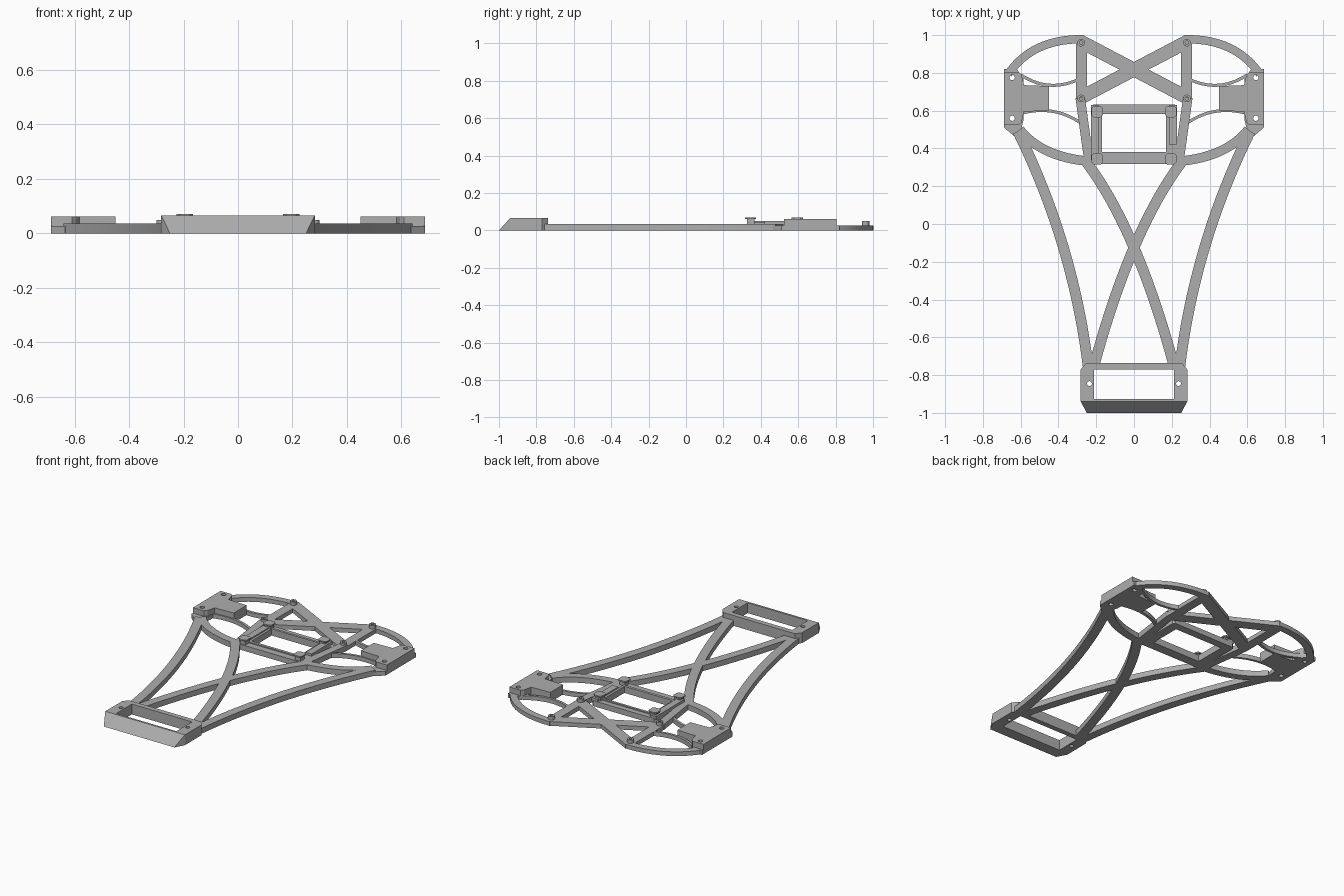
import bpy, math
from mathutils import Vector

if "Cube" in bpy.data.objects:
    bpy.data.objects.remove(bpy.data.objects["Cube"])

grey = bpy.data.materials.new("plain grey")
grey.diffuse_color = (0.42, 0.42, 0.42, 1)
grey.use_nodes = True
grey.node_tree.nodes["Principled BSDF"].inputs["Base Color"].default_value = grey.diffuse_color


def plate(name, loops, z0, z1):
    """Extrude closed outlines (the first is the rim, others are holes)."""
    cu = bpy.data.curves.new(name, 'CURVE')
    cu.dimensions, cu.fill_mode = '2D', 'BOTH'
    cu.extrude = (z1 - z0) / 2
    for loop in loops:
        sp = cu.splines.new('POLY')
        sp.points.add(len(loop) - 1)
        for p, (x, y) in zip(sp.points, loop):
            p.co = (x, y, 0, 1)
        sp.use_cyclic_u = True
    tmp = bpy.data.objects.new(name + "_outline", cu)
    bpy.context.collection.objects.link(tmp)
    bpy.context.view_layer.update()
    dg = bpy.context.evaluated_depsgraph_get()
    me = bpy.data.meshes.new_from_object(tmp.evaluated_get(dg))
    bpy.data.objects.remove(tmp)
    for v in me.vertices:
        v.co.z += (z0 + z1) / 2
    for p in me.polygons:
        p.use_smooth = False
    me.materials.clear()
    me.materials.append(grey)
    ob = bpy.data.objects.new(name, me)
    bpy.context.collection.objects.link(ob)
    return ob


def rect(x0, x1, y0, y1, c=0.0):
    if not c:
        return [(x0, y0), (x1, y0), (x1, y1), (x0, y1)]
    return [(x0 + c, y0), (x1 - c, y0), (x1, y0 + c), (x1, y1 - c),
            (x1 - c, y1), (x0 + c, y1), (x0, y1 - c), (x0, y0 + c)]


def circle(x, y, r, n=16):
    return [(x + r * math.cos(2 * math.pi * i / n),
             y + r * math.sin(2 * math.pi * i / n)) for i in range(n)]


def flip(loop, s):
    return [(x * s, y) for x, y in loop]


def ribbon(pts, w, n=20):
    """Outline of a constant-width strip; three points give a curve through them."""
    p = [Vector(q) for q in pts]
    if len(p) == 3:
        a, m, b = p
        c = 2 * m - (a + b) / 2
        ts = [i / n for i in range(n + 1)]
        p = [a * (1 - t) ** 2 + c * 2 * t * (1 - t) + b * t * t for t in ts]
    left, right = [], []
    for i, q in enumerate(p):
        d = (p[min(i + 1, len(p) - 1)] - p[max(i - 1, 0)]).normalized()
        nrm = Vector((-d.y, d.x)) * w / 2
        left.append(tuple(q + nrm))
        right.append(tuple(q - nrm))
    return left + right[::-1]


LOW, MID, PAD = 0.027, 0.035, 0.062

# front block with window, screw holes and a sloped nose
rim = [(-0.25, -1), (0.25, -1), (0.282, -0.94), (0.282, -0.77), (0.255, -0.737),
       (-0.255, -0.737), (-0.282, -0.77), (-0.282, -0.94)]
block = plate("front_block", [rim, rect(-0.213, 0.213, -0.927, -0.77),
                              circle(-0.236, -0.845, 0.013), circle(0.236, -0.845, 0.013)], 0, 0.066)
for v in block.data.vertices:
    if v.co.y < -0.95 and v.co.z > 0.03:
        v.co.x, v.co.y = math.copysign(0.282, v.co.x), -0.94

# struts: name, centre line (left side), width, height
struts = [
    ("outer_arm", [(-0.615, 0.49), (-0.375, -0.12), (-0.243, -0.755)], 0.056, MID),
    ("cross_arm", [(-0.25, 0.325), (0, -0.125), (0.213, -0.755)], 0.056, MID),
    ("lower_wing", [(-0.605, 0.5), (-0.455, 0.385), (-0.235, 0.332)], 0.05, MID),
    ("lower_thin_rib", [(-0.6, 0.585), (-0.43, 0.596), (-0.275, 0.53)], 0.016, LOW),
    ("upper_thin_rib", [(-0.6, 0.79), (-0.45, 0.735), (-0.295, 0.765)], 0.016, LOW),
    ("upper_wing", [(-0.665, 0.795), (-0.5, 0.935), (-0.265, 0.978)], 0.044, LOW),
    ("upright", [(-0.278, 0.975), (-0.278, 0.66)], 0.06, LOW),
    ("neck", [(-0.285, 0.67), (-0.238, 0.33)], 0.05, MID),
    ("diagonal", [(-0.29, 0.97), (0.29, 0.665)], 0.072, LOW),
]
for s, side in ((1, "left"), (-1, "right")):
    for name, pts, w, h in struts:
        plate(f"{side}_{name}", [flip(ribbon(pts, w), s)], 0, h)

    # side mounting pad: base foot, raised pad and inner tongue
    holes = [flip(circle(-0.645, y, 0.014), s) for y in (0.775, 0.56)]
    foot = [(-0.687, 0.82), (-0.687, 0.51), (-0.635, 0.465), (-0.6, 0.49), (-0.585, 0.55),
            (-0.585, 0.77), (-0.62, 0.82)]
    plate(f"{side}_pad_foot", [flip(foot, s)] + holes, 0, LOW)
    pad = [(-0.687, 0.805), (-0.687, 0.525), (-0.61, 0.525), (-0.595, 0.54), (-0.582, 0.595),
           (-0.45, 0.6), (-0.45, 0.73), (-0.582, 0.735), (-0.595, 0.79), (-0.61, 0.805)]
    plate(f"{side}_pad", [flip(pad, s)] + holes, 0, PAD)

    # standoffs with screw holes
    for end, y in (("rear", 0.96), ("front", 0.665)):
        plate(f"{side}_{end}_standoff",
              [circle(s * -0.28, y, 0.02), circle(s * -0.28, y, 0.009)], 0.02, 0.049)

    # clips that hold the tray contents
    x = s * -0.195
    for end, y in (("rear", 0.595), ("front", 0.345)):
        plate(f"{side}_{end}_clip_post", [rect(x - 0.02, x + 0.02, y - 0.02, y + 0.02)], 0.03, 0.062)
        plate(f"{side}_{end}_clip_head",
              [rect(x - 0.03, x + 0.03, y - 0.03, y + 0.03, 0.012)], 0.062, 0.07)

# central tray: base frame and raised rails
window = rect(-0.17, 0.17, 0.38, 0.582)
plate("tray_base", [rect(-0.228, 0.228, 0.318, 0.632, 0.012), window], 0, MID)
plate("tray_lip", [rect(-0.185, 0.185, 0.362, 0.597), window], 0.03, 0.042)
plate("tray_left_rail", [rect(-0.228, -0.185, 0.34, 0.63)], 0.03, 0.05)
plate("tray_right_rail", [rect(0.185, 0.228, 0.42, 0.63)], 0.03, 0.05)
